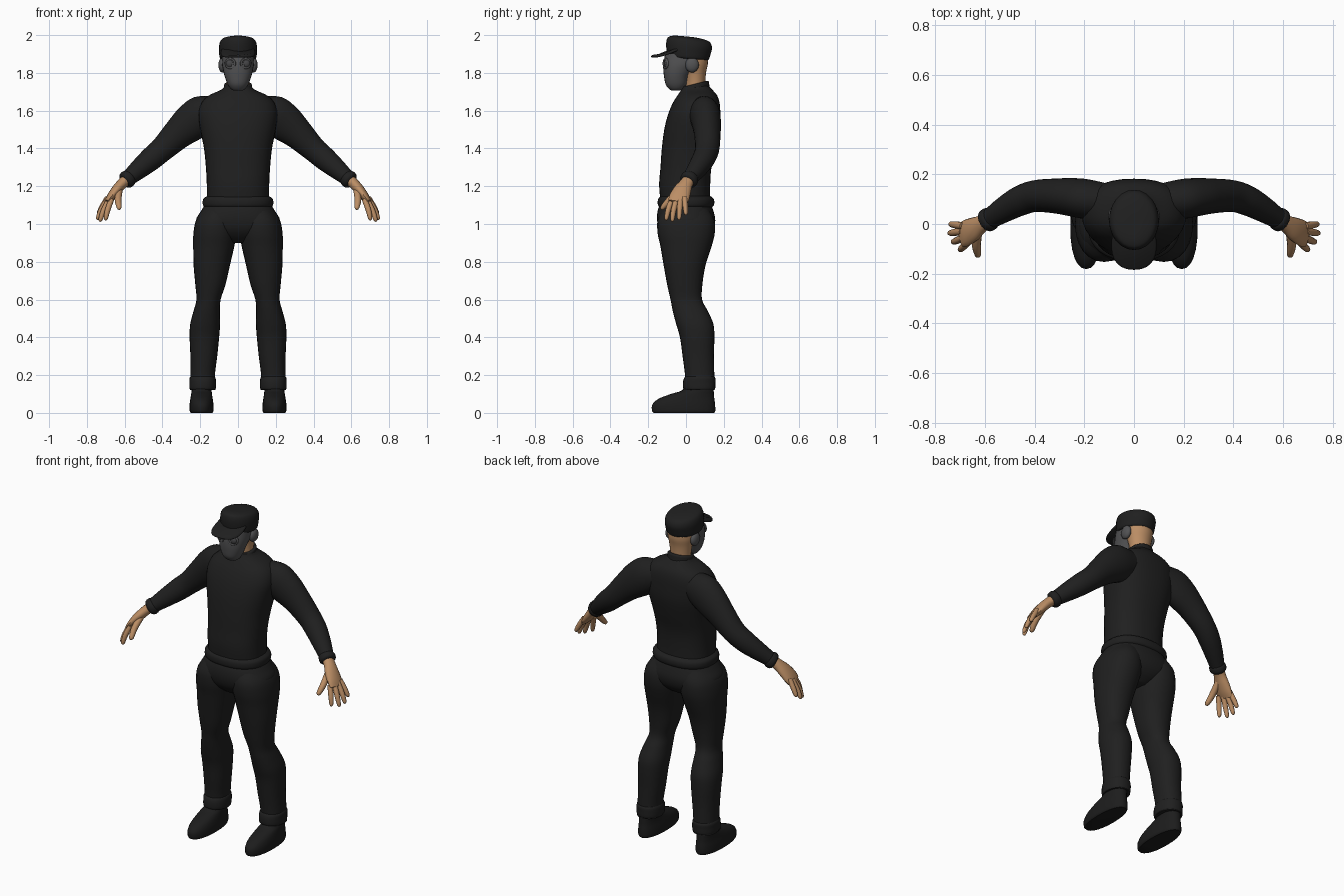
import bpy
import math
from mathutils import Vector

default = bpy.data.objects.get("Cube")
if default:
    bpy.data.objects.remove(default)

made = []


def material(name, r, g, b):
    m = bpy.data.materials.new(name)
    m.use_nodes = True
    m.diffuse_color = (r, g, b, 1)
    bsdf = m.node_tree.nodes["Principled BSDF"]
    bsdf.inputs["Base Color"].default_value = (r, g, b, 1)
    bsdf.inputs["Roughness"].default_value = 0.8
    return m


BLACK = material("black cloth", 0.014, 0.014, 0.014)
SHOE = material("black leather", 0.012, 0.012, 0.012)
GREY = material("mask grey", 0.085, 0.085, 0.088)
LENS = material("lens grey", 0.06, 0.06, 0.063)
SKIN = material("skin", 0.5, 0.27, 0.13)


def finish(obj, mat, mirror):
    obj.data.materials.append(mat)
    if mirror:
        obj.modifiers.new("Mirror", "MIRROR")
    made.append(obj)
    return obj


def spline(a, b, c, d, t):
    """Catmull-Rom blend between b and c."""
    return 0.5 * (2 * b + (c - a) * t + (2 * a - 5 * b + 4 * c - d) * t * t
                  + (3 * b - a - 3 * c + d) * t ** 3)


def skin_rings(name, rings, mat, mirror=False, sides=24, steps=4, power=1.0, warp=None):
    """Skin a smooth closed surface over rings of (centre, u axis, v axis)."""
    last = len(rings) - 1
    dense = []
    for i in range(last):
        near = [rings[max(0, min(last, i + k))] for k in (-1, 0, 1, 2)]
        dense += [[spline(*(r[j] for r in near), s / steps) for j in range(3)]
                  for s in range(steps)]
    dense.append(rings[last])
    verts = []
    for c, u, v in dense:
        for k in range(sides):
            a = math.tau * k / sides
            ca, sa = math.cos(a), math.sin(a)
            p = c + u * math.copysign(abs(ca) ** power, ca) + v * math.copysign(abs(sa) ** power, sa)
            if warp:
                p.z += warp(p)
            verts.append(p)
    faces = []
    for i in range(len(dense) - 1):
        for k in range(sides):
            n = (k + 1) % sides
            faces.append((i * sides + k, i * sides + n, (i + 1) * sides + n, (i + 1) * sides + k))
    faces.append(tuple(reversed(range(sides))))
    faces.append(tuple(range(len(verts) - sides, len(verts))))
    mesh = bpy.data.meshes.new(name)
    mesh.from_pydata(verts, [], faces)
    obj = bpy.data.objects.new(name, mesh)
    bpy.context.collection.objects.link(obj)
    return finish(obj, mat, mirror)


def stack(name, levels, mat, **opts):
    """Level rings given as z, x min, x max, y min, y max."""
    rings = [(Vector(((x0 + x1) / 2, (y0 + y1) / 2, z)),
              Vector(((x1 - x0) / 2, 0, 0)), Vector((0, (y1 - y0) / 2, 0)))
             for z, x0, x1, y0, y1 in levels]
    return skin_rings(name, rings, mat, **opts)


def centred(levels):
    return [(z, -w, w, y0, y1) for z, w, y0, y1 in levels]


def limb(name, path, mat, **opts):
    """Tube along x, y, z points with a thickness and a depth radius."""
    pts = [Vector(p[:3]) for p in path]
    rings = []
    for i, p in enumerate(path):
        t = (pts[min(i + 1, len(pts) - 1)] - pts[max(i - 1, 0)]).normalized()
        u = Vector((0, 1, 0)).cross(t).normalized()
        v = t.cross(u)
        rings.append((pts[i], u * p[3], v * p[4]))
    return skin_rings(name, rings, mat, mirror=True, **opts)


# Sweater: body, collar, hem roll
stack("sweater_body", centred([
    (1.08, .165, -.13, .13), (1.2, .165, -.142, .128), (1.3, .17, -.135, .135),
    (1.4, .18, -.128, .16), (1.5, .2, -.115, .18), (1.58, .21, -.095, .182),
    (1.64, .195, -.07, .178), (1.68, .155, -.045, .165), (1.71, .09, -.025, .14),
    (1.73, .07, -.015, .12)]), BLACK, power=.85, sides=32)
stack("collar", centred([(1.67, .085, -.03, .13), (1.71, .076, -.022, .124),
                         (1.735, .073, -.018, .12), (1.74, .064, -.01, .11)]),
      BLACK, warp=lambda p: .25 * (p.y - .04))
stack("sweater_hem", centred([(1.085, .165, -.13, .13), (1.095, .183, -.146, .145),
                              (1.115, .187, -.15, .15), (1.135, .182, -.146, .145),
                              (1.15, .16, -.13, .125)]), BLACK, power=.85, sides=32)

# Sleeves with a small wrist roll
limb("sleeves", [
    (.1, .09, 1.6, .08, .07), (.19, .1, 1.575, .105, .08), (.25, .108, 1.535, .1, .077),
    (.32, .113, 1.475, .082, .07), (.4, .112, 1.397, .066, .064), (.46, .093, 1.345, .062, .06),
    (.52, .06, 1.294, .053, .052), (.575, .025, 1.247, .042, .042),
    (.595, .013, 1.23, .039, .04)], BLACK)
limb("sleeve_cuffs", [(.572, .027, 1.25, .038, .04), (.58, .022, 1.243, .046, .047),
                      (.594, .013, 1.23, .046, .047), (.602, .008, 1.224, .036, .038)], BLACK)

# Hands
limb("palms", [(.585, .018, 1.238, .03, .034), (.615, 0, 1.212, .028, .036),
               (.645, -.02, 1.178, .027, .048), (.675, -.036, 1.14, .022, .054),
               (.695, -.045, 1.113, .014, .05)], SKIN, sides=16)
fingers = {
    "index": ((.67, -.075, 1.13), (.69, -.094, 1.075), (.702, -.106, 1.02)),
    "middle": ((.685, -.052, 1.125), (.712, -.066, 1.07), (.732, -.073, 1.013)),
    "ring": ((.692, -.03, 1.13), (.723, -.034, 1.075), (.746, -.037, 1.022)),
    "little": ((.69, -.008, 1.14), (.72, -.003, 1.09), (.742, 0, 1.048)),
    "thumb": ((.628, -.025, 1.185), (.635, -.085, 1.13), (.628, -.132, 1.078)),
}
for finger, (root, mid, tip) in fingers.items():
    r = .018 if finger == "thumb" else .0145
    near_tip = Vector(mid).lerp(Vector(tip), .8)
    limb(finger + "_fingers", [(*root, r, r), (*mid, r, r), (*near_tip, r * .75, r * .75),
                               (*tip, r * .25, r * .25)], SKIN, sides=10, steps=3)

# Trousers: hips, legs and turned-up cuffs
stack("trouser_hips", centred([
    (.9, .05, -.07, .07), (.93, .13, -.11, .115), (.97, .2, -.14, .145),
    (1.02, .222, -.153, .155), (1.07, .195, -.15, .145), (1.11, .17, -.135, .13)]),
    BLACK, power=.85, sides=32)
stack("trouser_legs", [
    (.12, .12, .255, .0, .152), (.2, .122, .252, -.005, .15), (.3, .11, .252, -.018, .148),
    (.4, .1, .256, -.032, .15), (.47, .095, .253, -.052, .145), (.54, .096, .235, -.07, .115),
    (.6, .092, .22, -.082, .085), (.68, .066, .226, -.1, .087), (.78, .043, .235, -.118, .103),
    (.88, .02, .237, -.135, .135), (.95, .008, .236, -.15, .152), (1.02, .01, .222, -.15, .15),
    (1.08, .02, .18, -.12, .12)], BLACK, mirror=True, power=.9)
stack("trouser_cuffs", [
    (.122, .13, .246, .0, .142), (.127, .118, .256, -.014, .154), (.16, .116, .257, -.016, .156),
    (.185, .119, .256, -.01, .155), (.2, .13, .245, .005, .142)], BLACK, mirror=True, power=.9)

# Shoes
stack("shoes", [
    (0, .136, .25, -.172, .15), (.012, .13, .256, -.18, .155), (.045, .13, .256, -.178, .154),
    (.075, .134, .252, -.145, .15), (.1, .138, .248, -.08, .148), (.12, .14, .245, -.02, .146),
    (.16, .145, .24, .005, .14)], SHOE, mirror=True, power=.9)

# Head: neck, mask, ear covers
stack("neck_and_nape", centred([
    (1.68, .062, -.005, .105), (1.74, .06, -.002, .102), (1.8, .068, -.01, .106),
    (1.85, .08, -.04, .116), (1.9, .08, -.05, .115)]), SKIN)
stack("face_mask", centred([
    (1.706, .02, -.075, -.035), (1.715, .038, -.09, -.015), (1.74, .055, -.108, .005),
    (1.78, .07, -.116, .018), (1.815, .079, -.12, .045), (1.85, .085, -.12, .085),
    (1.9, .085, -.11, .1)]), GREY, power=.9)


def ball(name, loc, scale, mat):
    bpy.ops.mesh.primitive_uv_sphere_add(segments=20, ring_count=12, radius=1)
    obj = bpy.context.object
    obj.name = name
    for v in obj.data.vertices:
        v.co = Vector(loc) + Vector(v.co[i] * scale[i] for i in range(3))
    return finish(obj, mat, True)


ball("ear_covers", (.083, .032, 1.842), (.021, .036, .04), GREY)
ball("lenses", (.041, -.102, 1.85), (.023, .014, .023), LENS)

# Raised goggle rims
bpy.ops.mesh.primitive_torus_add(major_radius=.024, minor_radius=.006,
                                 major_segments=24, minor_segments=8)
rims = bpy.context.object
rims.name = "goggle_rims"
for v in rims.data.vertices:
    x, y, z = v.co
    v.co = Vector((.041 + x, -.108 + z + x * .4, 1.85 + y))
finish(rims, GREY, True)

# Cap: crown and drooping brim
stack("cap_crown", centred([
    (1.875, .085, -.085, .105), (1.882, .097, -.097, .12), (1.91, .1, -.103, .13),
    (1.945, .1, -.105, .138), (1.972, .092, -.1, .128), (1.985, .075, -.088, .1),
    (1.992, .04, -.06, .05), (1.993, .01, -.02, .01)]), BLACK, warp=lambda p: -.09 * p.y)
stack("cap_brim", centred([(1.948, .086, -.178, .01), (1.952, .091, -.184, .015),
                           (1.958, .091, -.184, .015), (1.962, .086, -.178, .01)]),
      BLACK, power=.85, warp=lambda p: .37 * p.y - 2.2 * p.x ** 2)

# Smooth shading
bpy.ops.object.select_all(action="DESELECT")
for obj in made:
    obj.select_set(True)
bpy.context.view_layer.objects.active = made[0]
bpy.ops.object.shade_smooth_by_angle(angle=math.radians(50))
